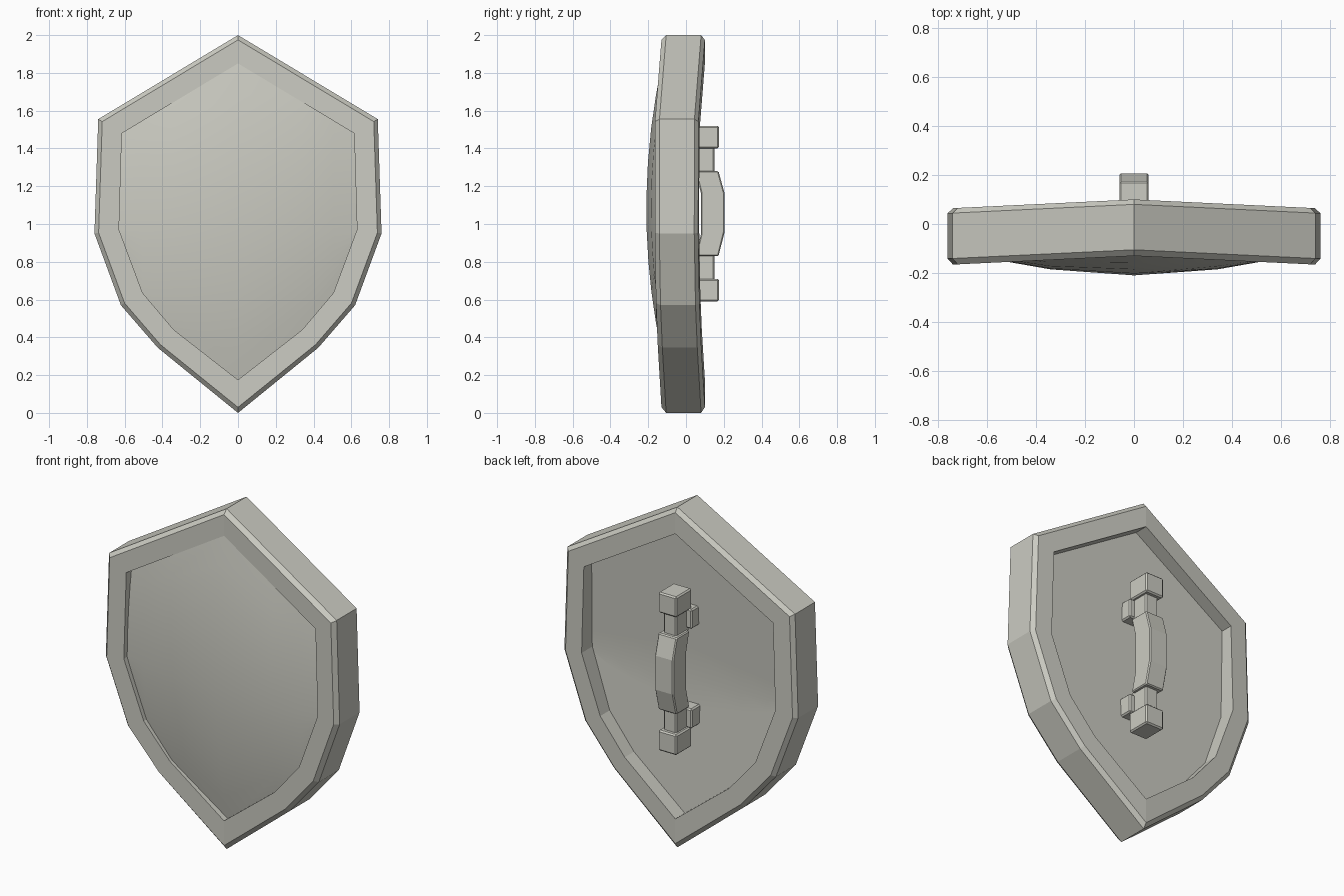
import bpy
import bmesh

cube = bpy.data.objects.get("Cube")
if cube:
    bpy.data.objects.remove(cube)

stone = bpy.data.materials.new("warm_light_grey")
stone.use_nodes = True
colour = (0.60, 0.60, 0.54, 1)
stone.diffuse_color = colour
stone.node_tree.nodes["Principled BSDF"].inputs["Base Color"].default_value = colour


def make(name, verts, faces, bevel=0, smooth=False):
    mesh = bpy.data.meshes.new(name)
    mesh.from_pydata(verts, [], faces)
    bm = bmesh.new()
    bm.from_mesh(mesh)
    bmesh.ops.recalc_face_normals(bm, faces=bm.faces)
    bm.to_mesh(mesh)
    bm.free()
    mesh.materials.append(stone)
    obj = bpy.data.objects.new(name, mesh)
    bpy.context.collection.objects.link(obj)
    if bevel:
        mod = obj.modifiers.new("Bevel", "BEVEL")
        mod.width = bevel
        mod.segments = 1
    if smooth:
        bpy.ops.object.select_all(action="DESELECT")
        obj.select_set(True)
        bpy.context.view_layer.objects.active = obj
        bpy.ops.object.shade_smooth_by_angle()
    return obj


def extrude_x(name, profile, half, bevel=0):
    """Extrude a (y, z) profile symmetrically along x."""
    n = len(profile)
    verts = [(x, y, z) for x in (-half, half) for y, z in profile]
    faces = [tuple(range(n)), tuple(range(n, 2 * n))]
    faces += [(i, (i + 1) % n, n + (i + 1) % n, n + i) for i in range(n)]
    return make(name, verts, faces, bevel)


def block(name, half, y0, y1, z0, z1, bevel=0.008):
    return extrude_x(name, [(y0, z0), (y1, z0), (y1, z1), (y0, z1)], half, bevel)


# Rim: a chamfered section swept round the shield outline, bent back at the sides
outer = [(0, 2), (0.74, 1.555), (0.76, 0.95), (0.62, 0.57), (0.425, 0.345), (0, 0)]
inner = [(0, 1.85), (0.615, 1.48), (0.63, 0.97), (0.505, 0.635), (0.34, 0.44), (0, 0.175)]
section = [(0, -0.105), (0.17, -0.13), (1, -0.13), (1, 0.10), (0.17, 0.10), (0, 0.08)]


def full(half):
    return half + [(-x, z) for x, z in half[-2:0:-1]]


verts = []
for (xo, zo), (xi, zi) in zip(full(outer), full(inner)):
    for t, y in section:
        x, z = xo + (xi - xo) * t, zo + (zi - zo) * t
        verts.append((x, y - 0.048 * abs(x), z))
k, count = len(section), len(full(outer))
faces = []
for i in range(count):
    a, b = i * k, (i + 1) % count * k
    faces += [(a + j, a + (j + 1) % k, b + (j + 1) % k, b + j) for j in range(k)]
make("rim", verts, faces)

# Panel: domed front, shallow two-plane back, edges buried in the rim
crease = 0.96
half_columns = [(0, 1.87, 0.155, 0), (0.34, 1.666, 0.42, 0.025),
                (0.505, 1.567, 0.61, 0.054), (0.66, 1.474, 0.95, 0.085)]
columns = [(-x, t, b, d) for x, t, b, d in half_columns[:0:-1]] + half_columns
steps = 5
front, back = [], []
for x, top, bottom, drop in columns:
    zs = [bottom + (crease - bottom) * i / steps for i in range(steps)]
    zs += [crease + (top - crease) * i / steps for i in range(steps + 1)]
    for z in zs:
        front.append((x, -0.21 + drop + 0.14 * (z - 1.08) ** 2, z))
        back.append((x, -0.03 + 0.045 * abs(z - crease) / 0.85, z))
rows, cols, n = 2 * steps + 1, len(columns), len(front)
faces = []
for c in range(cols - 1):
    for r in range(rows - 1):
        a = c * rows + r
        quad = (a, a + 1, a + rows + 1, a + rows)
        faces += [quad, tuple(v + n for v in quad)]
loop = [c * rows for c in range(cols)]
loop += [(cols - 1) * rows + r for r in range(1, rows)]
loop += [c * rows + rows - 1 for c in range(cols - 2, -1, -1)]
loop += list(range(rows - 2, 0, -1))
for a, b in zip(loop, loop[1:] + loop[:1]):
    faces.append((a, b, b + n, a + n))
make("panel", front + back, faces, smooth=True)

# Grip: a bowed bar in the middle of the handle
grip = [(0.05, 0.83), (0.08, 0.95), (0.08, 1.16), (0.05, 1.28),
        (0.172, 1.28), (0.205, 1.16), (0.205, 0.96), (0.172, 0.83)]
extrude_x("grip", grip, 0.06, 0.006)

# Handle ends: narrow post, end cap and wall bracket, mirrored about the grip
middle = 1.055
for side, s in (("upper", 1), ("lower", -1)):
    def span(a, b):
        return sorted((middle + s * a, middle + s * b))
    block(side + "_post", 0.042, 0.03, 0.15, *span(0.21, 0.36))
    block(side + "_cap", 0.06, 0.03, 0.175, *span(0.345, 0.465))
    block(side + "_bracket", 0.075, -0.05, 0.055, *span(0.235, 0.35))
